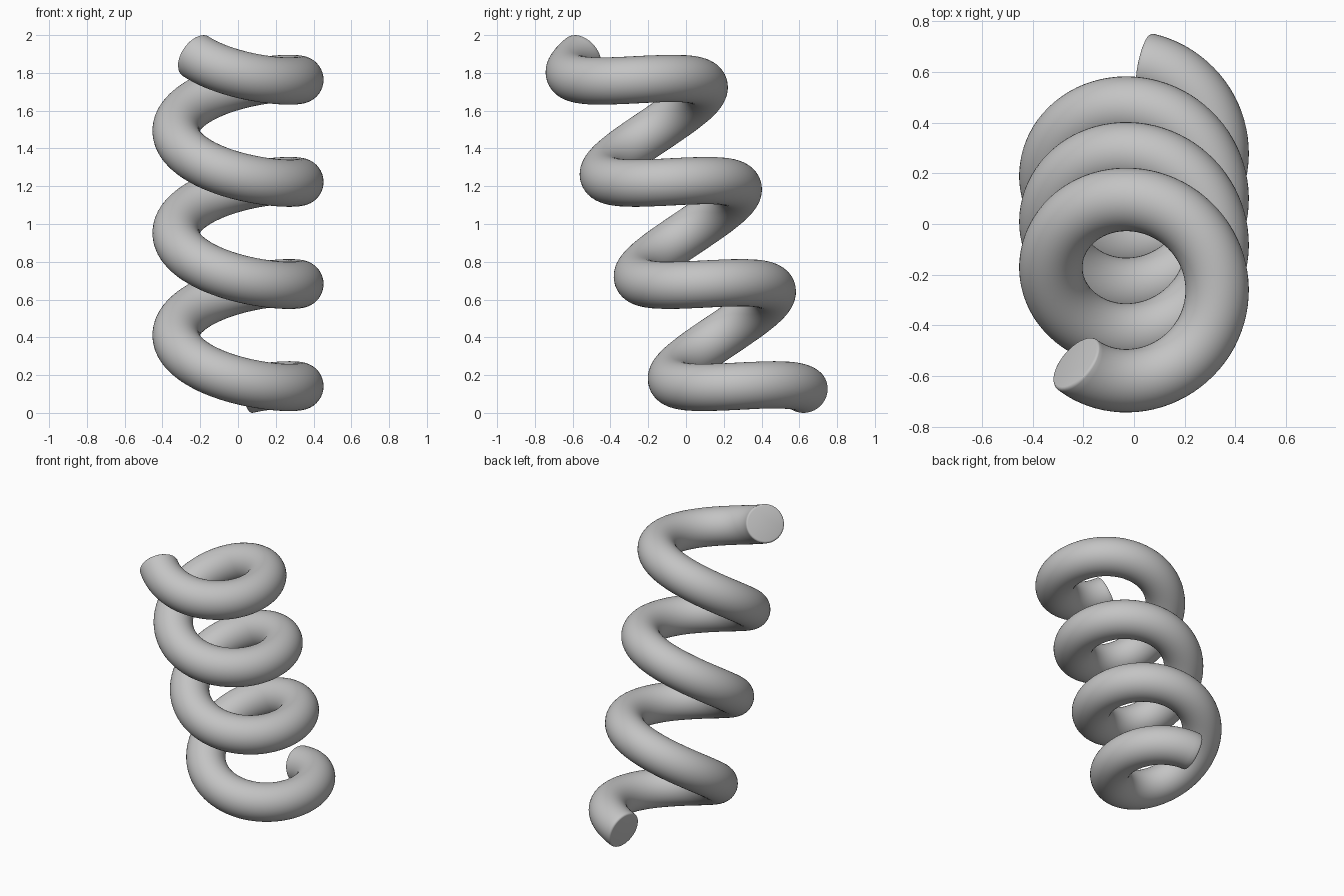
import bpy, bmesh, math
from mathutils import Vector

if "Cube" in bpy.data.objects:
    bpy.data.objects.remove(bpy.data.objects["Cube"])

R, r = 0.328, 0.125              # coil radius, wire radius
TILT = math.atan(1 / 3)          # spring leans toward the front
PITCH = 0.57                     # rise per turn along the leaning axis
T0, T1 = math.radians(-83), math.radians(3.375 * 360)
STEPS, SIDES, RIM = 300, 40, 0.012

axis = Vector((0, -math.sin(TILT), math.cos(TILT)))
side = Vector((0, math.cos(TILT), math.sin(TILT)))
right = Vector((1, 0, 0))
origin = Vector((0, 0.28, 0.146))


def frame(t):
    """Centre, tangent, radial and binormal directions of the coil at angle t."""
    radial = right * math.cos(t) - side * math.sin(t)
    centre = origin + radial * R + axis * (PITCH * t / math.tau)
    tangent = (-right * math.sin(t) - side * math.cos(t)) * R + axis * (PITCH / math.tau)
    tangent.normalize()
    return centre, tangent, radial, tangent.cross(radial)


# Rings as (angle, radius): the wire plus slightly rounded rims at both ends
dt = RIM / math.hypot(R, PITCH / math.tau)
rims = [(1 - math.cos(a), 1 - math.sin(a)) for a in (0, math.pi / 6, math.pi / 3)]
rings = [(T0 + dt * k, r - RIM * s) for k, s in rims]
rings += [(T0 + dt + (T1 - T0 - 2 * dt) * i / STEPS, r) for i in range(STEPS + 1)]
rings += [(T1 - dt * k, r - RIM * s) for k, s in reversed(rims)]

bm = bmesh.new()
loops = []
for t, rad in rings:
    c, _, n, b = frame(t)
    loops.append([bm.verts.new(c + (n * math.cos(a) + b * math.sin(a)) * rad)
                  for a in (math.tau * j / SIDES for j in range(SIDES))])
for lo, hi in zip(loops, loops[1:]):
    for j in range(SIDES):
        k = (j + 1) % SIDES
        bm.faces.new((lo[j], lo[k], hi[k], hi[j]))
# End caps
bm.faces.new(loops[0][::-1])
bm.faces.new(loops[-1])
bmesh.ops.recalc_face_normals(bm, faces=bm.faces[:])

# Stand the spring on the ground
low = min(v.co.z for v in bm.verts)
bmesh.ops.translate(bm, verts=bm.verts[:], vec=(0, 0, -low))

mesh = bpy.data.meshes.new("coil_spring")
bm.to_mesh(mesh)
bm.free()
spring = bpy.data.objects.new("coil_spring", mesh)
bpy.context.collection.objects.link(spring)

grey = bpy.data.materials.new("plain grey")
grey.diffuse_color = (0.55, 0.55, 0.55, 1)
grey.use_nodes = True
grey.node_tree.nodes["Principled BSDF"].inputs["Base Color"].default_value = grey.diffuse_color
mesh.materials.append(grey)

bpy.context.view_layer.objects.active = spring
spring.select_set(True)
bpy.ops.object.shade_smooth_by_angle(angle=math.radians(40))
